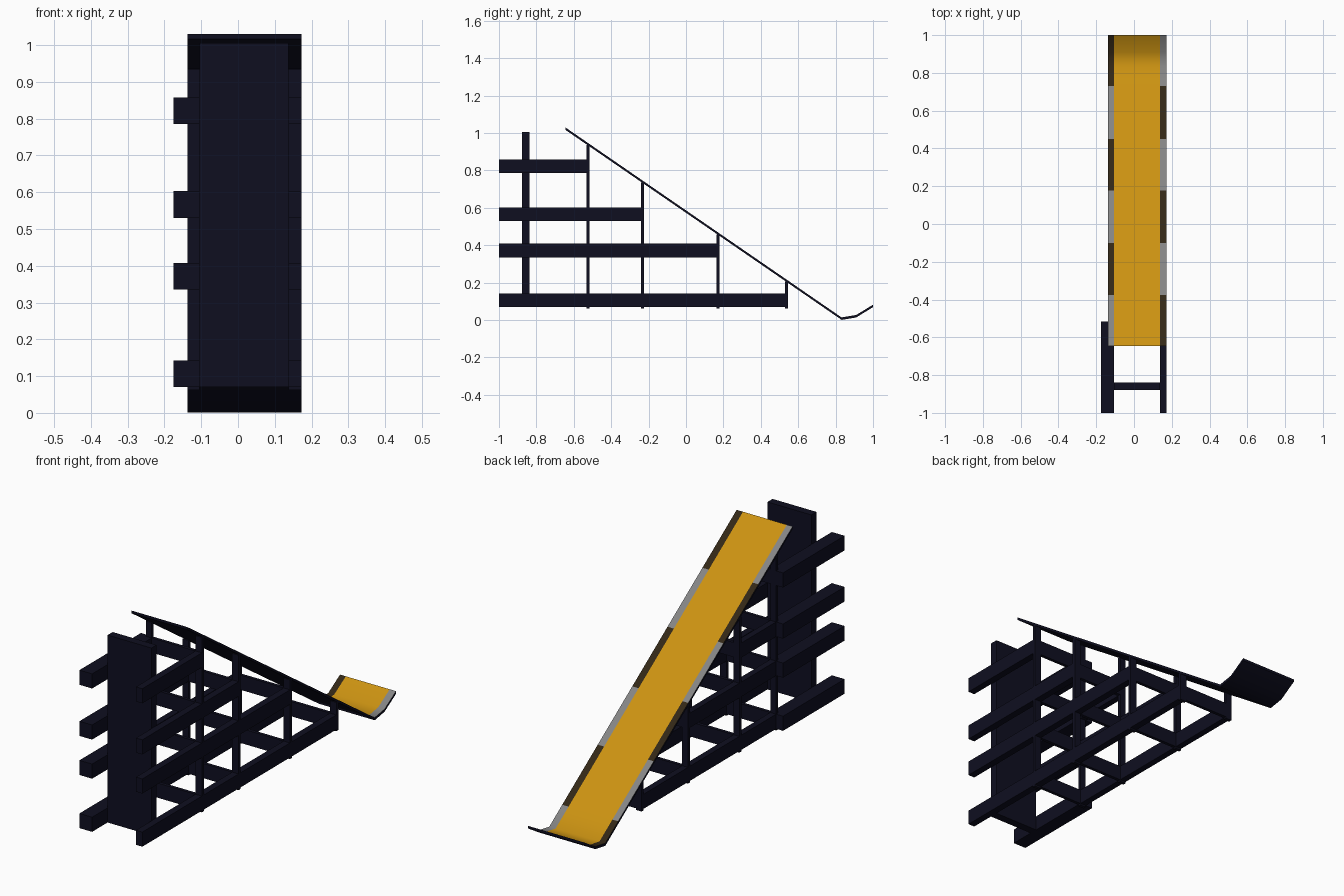
import bpy, bmesh, math

if "Cube" in bpy.data.objects:
    bpy.data.objects.remove(bpy.data.objects["Cube"])


def material(name, rgb):
    m = bpy.data.materials.new(name)
    m.diffuse_color = (*rgb, 1)
    m.use_nodes = True
    m.node_tree.nodes["Principled BSDF"].inputs["Base Color"].default_value = m.diffuse_color
    return m


NAVY = material("dark navy", (0.0045, 0.0045, 0.0145))
YELLOW = material("amber yellow", (0.60, 0.29, 0.006))
GREY = material("mid grey", (0.235, 0.235, 0.235))
BROWN = material("dark brown", (0.032, 0.020, 0.008))


def finish(name, bm, mats):
    bmesh.ops.recalc_face_normals(bm, faces=bm.faces)
    me = bpy.data.meshes.new(name)
    bm.to_mesh(me)
    bm.free()
    for m in mats:
        me.materials.append(m)
    ob = bpy.data.objects.new(name, me)
    bpy.context.collection.objects.link(ob)
    return ob


def box(name, x0, x1, y0, y1, z0, z1):
    bm = bmesh.new()
    bmesh.ops.create_cube(bm, size=1)
    for v in bm.verts:
        v.co = (x1 if v.co.x > 0 else x0, y1 if v.co.y > 0 else y0,
                z1 if v.co.z > 0 else z0)
    return finish(name, bm, [NAVY])


# Ramp profile: straight slope with an upturned lip
PROFILE = [(-0.645, 1.03), (0.832, 0.014), (0.91, 0.027), (1.0, 0.082)]
THICK = 0.013


def ramp_z(y):
    for (ya, za), (yb, zb) in zip(PROFILE, PROFILE[1:]):
        if y <= yb + 1e-6:
            return za + (zb - za) * (y - ya) / (yb - ya)
    return PROFILE[-1][1]


# Ramp deck: yellow strip with alternating grey and brown edge blocks
STRIPES = [-0.375, -0.10, 0.178, 0.45, 0.73]
ys = sorted([p[0] for p in PROFILE] + STRIPES)
xs = [-0.137, -0.105, 0.137, 0.172]
bm = bmesh.new()
top = [[bm.verts.new((x, y, ramp_z(y))) for x in xs] for y in ys]
low = [[bm.verts.new((x, y, ramp_z(y) - THICK)) for x in xs] for y in ys]
n = len(ys) - 1
for j in range(n):
    block = sum(s < (ys[j] + ys[j + 1]) / 2 for s in STRIPES)
    for i in range(3):
        f = bm.faces.new((top[j][i], top[j][i + 1], top[j + 1][i + 1], top[j + 1][i]))
        f.material_index = 1 if i == 1 else 2 + (block + i // 2) % 2
        bm.faces.new((low[j][i], low[j + 1][i], low[j + 1][i + 1], low[j][i + 1]))
    for i in (0, 3):
        bm.faces.new((top[j][i], top[j + 1][i], low[j + 1][i], low[j][i]))
for j in (0, n):
    for i in range(3):
        bm.faces.new((top[j][i], top[j][i + 1], low[j][i + 1], low[j][i]))
for v in bm.verts:
    v.co.z = max(v.co.z, 0)
ramp = finish("ramp", bm, [NAVY, YELLOW, GREY, BROWN])
bpy.context.view_layer.objects.active = ramp
ramp.select_set(True)
bpy.ops.object.shade_smooth_by_angle(angle=math.radians(50))

# Scaffold: pairs of posts, rails at four levels and cross bars
POSTS = [-0.515, -0.225, 0.18, 0.545]            # rear face of each post
LEVELS = [0.785, 0.53, 0.335, 0.07]              # underside of each rail
SIDES = {"left": (-0.137, -0.105), "right": (0.137, 0.172)}
H = 0.073

for k, yp in enumerate(POSTS):
    for side, (a, b) in SIDES.items():
        box(f"{side}_post_{k}", a, b, yp - 0.016, yp, 0.062, ramp_z(yp) - 0.006)
    for m in range(k, 4):
        box(f"cross_bar_{k}_{m}", -0.105, 0.137, yp - 0.016, yp,
            LEVELS[m], LEVELS[m] + H)

for k, z in enumerate(LEVELS):
    box(f"right_rail_{k}", 0.137, 0.172, -1, POSTS[k], z, z + H)
    box(f"left_front_rail_{k}", -0.175, -0.105, -1, POSTS[0], z, z + H)
    if k:
        box(f"left_rail_{k}", -0.137, -0.105, POSTS[0], POSTS[k], z, z + H)

# Upright front panel
box("front_panel", -0.105, 0.137, -0.878, -0.838, 0.07, 1.005)
